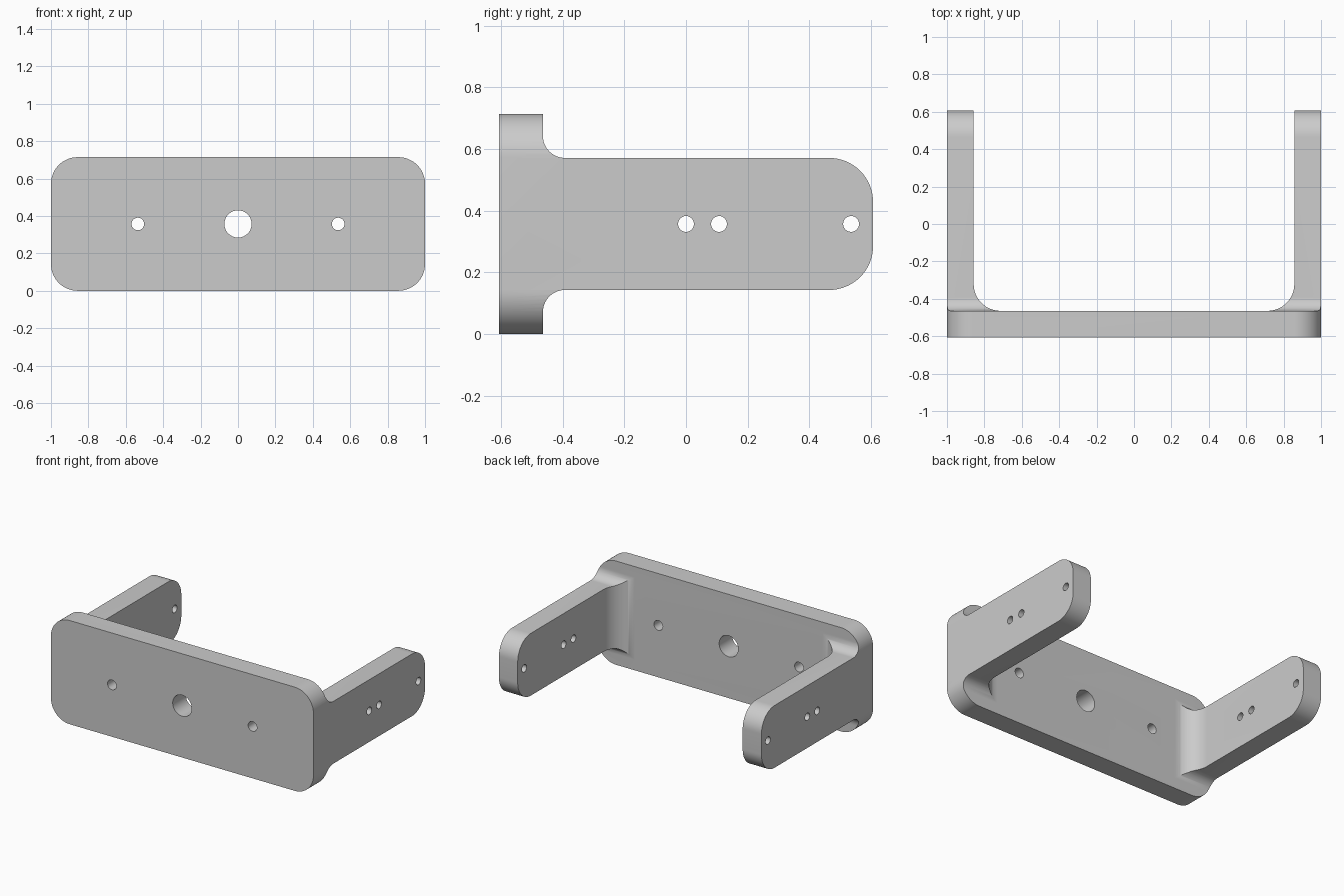
import bpy, bmesh, math

if "Cube" in bpy.data.objects:
    bpy.data.objects.remove(bpy.data.objects["Cube"])

U = 1 / 70          # sizes below are in 1/70 units: plate 140 x 50 x 10


def arc(cx, cy, r, a0, a1, n=16):
    pts = []
    for i in range(n + 1):
        a = math.radians(a0 + (a1 - a0) * i / n)
        pts.append((cx + r * math.cos(a), cy + r * math.sin(a)))
    return pts


def prism(name, profile, axis, lo, hi):
    """Extrude a 2D profile along the given axis (0=x, 1=y, 2=z)."""
    def place(p, t):
        c = list(p)
        c.insert(axis, t)
        return [v * U for v in c]
    bm = bmesh.new()
    a = [bm.verts.new(place(p, lo)) for p in profile]
    b = [bm.verts.new(place(p, hi)) for p in profile]
    bm.faces.new(a)
    bm.faces.new(b)
    for i in range(len(a)):
        j = (i + 1) % len(a)
        bm.faces.new((a[i], a[j], b[j], b[i]))
    bmesh.ops.recalc_face_normals(bm, faces=bm.faces[:])
    me = bpy.data.meshes.new(name)
    bm.to_mesh(me)
    bm.free()
    ob = bpy.data.objects.new(name, me)
    bpy.context.collection.objects.link(ob)
    return ob


def boolean(target, cutter, op):
    m = target.modifiers.new("bool", 'BOOLEAN')
    m.operation, m.solver, m.object = op, 'EXACT', cutter
    bpy.context.view_layer.objects.active = target
    bpy.ops.object.modifier_apply(modifier=m.name)
    bpy.data.objects.remove(cutter, do_unlink=True)


# U-shaped plan with filleted inner corners (x, y)
plan = ([(-90, -60), (90, -60), (90, 60), (60, 60)]
        + arc(50, -22.5, 10, 0, -90) + arc(-50, -22.5, 10, -90, -180)
        + [(-60, 60), (-90, 60)])
bracket = prism("bracket", plan, 2, -10, 60)

# Side outline: plate flange, filleted neck, rounded arm end (y, z)
side = ([(-42.5, -20), (-32.5, -20)]
        + arc(-27.5, 5, 5, 180, 90)
        + arc(32.5, 20, 10, -90, 0) + arc(32.5, 30, 10, 0, 90)
        + arc(-27.5, 45, 5, -90, -180)
        + [(-32.5, 70), (-42.5, 70)])
boolean(bracket, prism("side_outline", side, 0, -110, 110), 'INTERSECT')

# Front outline: rounded rectangle (x, z)
front = (arc(60, 10, 10, -90, 0) + arc(60, 40, 10, 0, 90)
         + arc(-60, 40, 10, 90, 180) + arc(-60, 10, 10, 180, 270))
boolean(bracket, prism("front_outline", front, 1, -100, 100), 'INTERSECT')

# Plate holes
for x, r in ((0, 5.1), (-37.5, 2.35), (37.5, 2.35)):
    circle = arc(x, 25, r, 0, 348.75, 31)
    boolean(bracket, prism("plate_hole", circle, 1, -50, -25), 'DIFFERENCE')

# Arm holes, drilled through both arms
for y in (0, 7.5, 37.5):
    circle = arc(y, 25, 1.8, 0, 348.75, 31)
    boolean(bracket, prism("arm_hole", circle, 0, -80, 80), 'DIFFERENCE')

# Colour and shading
grey = bpy.data.materials.new("grey metal")
grey.diffuse_color = (0.6, 0.6, 0.6, 1)
grey.use_nodes = True
grey.node_tree.nodes["Principled BSDF"].inputs["Base Color"].default_value = grey.diffuse_color
bracket.data.materials.clear()
bracket.data.materials.append(grey)
for f in bracket.data.polygons:
    f.material_index = 0
bpy.ops.object.select_all(action='DESELECT')
bracket.select_set(True)
bpy.context.view_layer.objects.active = bracket
bpy.ops.object.shade_smooth_by_angle(angle=math.radians(30))
